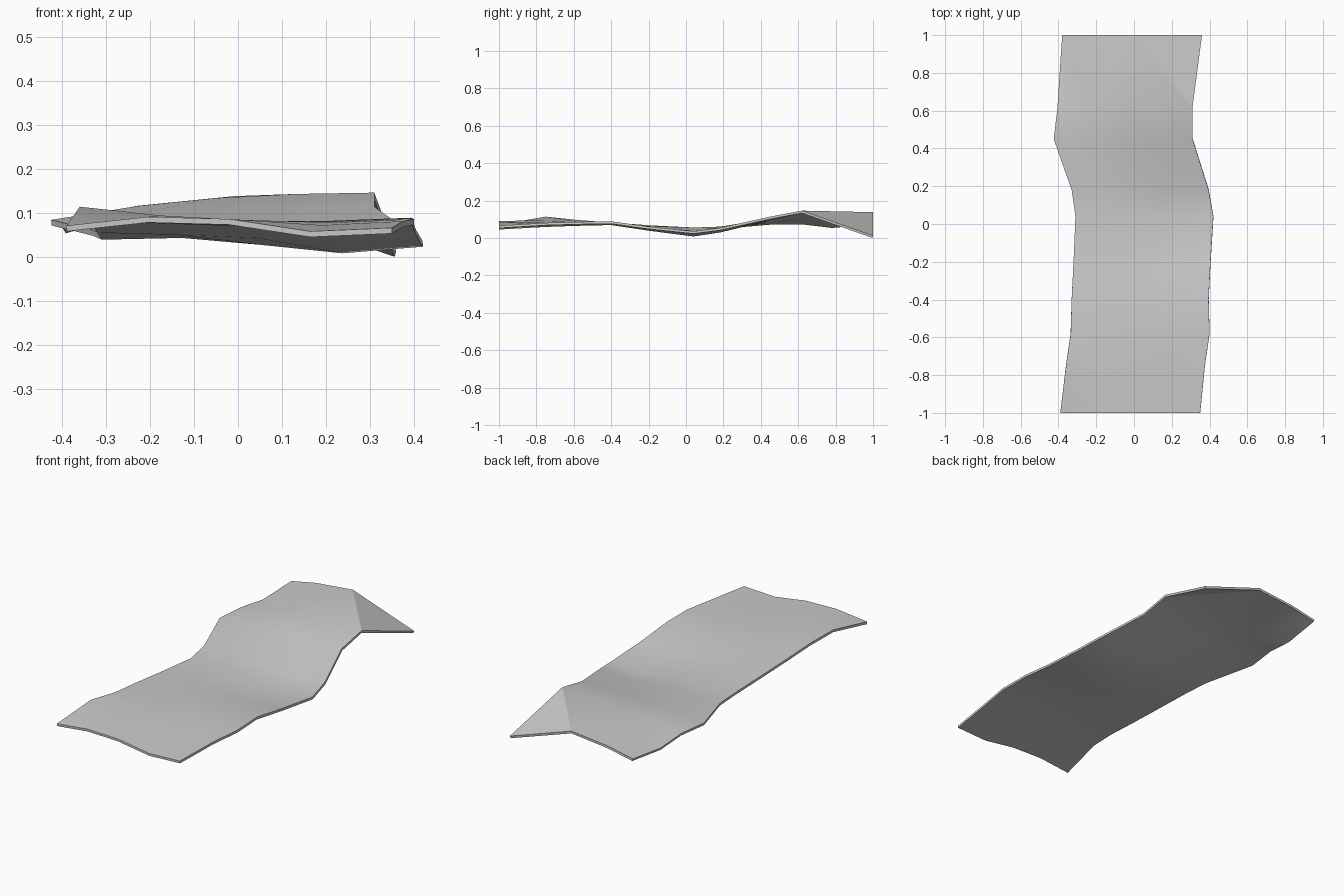
import bpy, bmesh, math

cube = bpy.data.objects.get("Cube")
if cube:
    bpy.data.objects.remove(cube)

# Cross-sections along the sheet: y, left x, right x, heights across
SECTIONS = [
    (-1.0, -.39, .35, (.075, .095, .09, .062, .07)),
    (-.75, -.36, .375, (.118, .098, .088, .076, .085)),
    (-.58, -.335, .40, (.10, .092, .086, .082, .09)),
    (-.40, -.33, .395, (.087, .086, .086, .086, .093)),
    (-.20, -.32, .405, (.072, .067, .06, .056, .065)),
    (.04, -.31, .42, (.056, .06, .044, .025, .04)),
    (.18, -.33, .395, (.065, .064, .056, .046, .058)),
    (.45, -.425, .31, (.088, .10, .108, .112, .118)),
    (.62, -.405, .31, (.09, .12, .138, .147, .15)),
]

bm = bmesh.new()
rows = []
for y, left, right, heights in SECTIONS:
    step = (right - left) / (len(heights) - 1)
    rows.append([bm.verts.new((left + i * step, y, z)) for i, z in enumerate(heights)])

# Wavy body
for a, b in zip(rows, rows[1:]):
    for i in range(len(a) - 1):
        bm.faces.new((a[i], a[i + 1], b[i + 1], b[i]))

# Back end, with one corner folded down
a = rows[-1]
back = [bm.verts.new((x, 1, z)) for x, z in
        ((-.38, .09), (-.23, .12), (-.01, .142), (.36, .016))]
dip = bm.verts.new((-.395, .78, .07))
for face in ((a[0], a[1], dip), (a[1], back[1], back[0], dip),
             (a[1], a[2], back[2], back[1]), (a[2], a[3], back[2]),
             (a[3], a[4], back[2]), (a[4], back[3], back[2])):
    bm.faces.new(face)

mesh = bpy.data.meshes.new("wavy_sheet")
bm.to_mesh(mesh)
bm.free()
sheet = bpy.data.objects.new("wavy_sheet", mesh)
bpy.context.collection.objects.link(sheet)
bpy.context.view_layer.objects.active = sheet
sheet.select_set(True)

# Thin body below the top surface
solid = sheet.modifiers.new("thickness", "SOLIDIFY")
solid.thickness = .013
solid.offset = -1
bpy.ops.object.modifier_apply(modifier=solid.name)
bpy.ops.object.shade_smooth_by_angle(angle=math.radians(17))

# Rest on the ground
low = min(v.co.z for v in mesh.vertices)
for v in mesh.vertices:
    v.co.z -= low

# Plain grey
grey = bpy.data.materials.new("light_grey")
grey.use_nodes = True
colour = (.6, .6, .6, 1)
grey.diffuse_color = colour
grey.node_tree.nodes["Principled BSDF"].inputs["Base Color"].default_value = colour
mesh.materials.append(grey)
